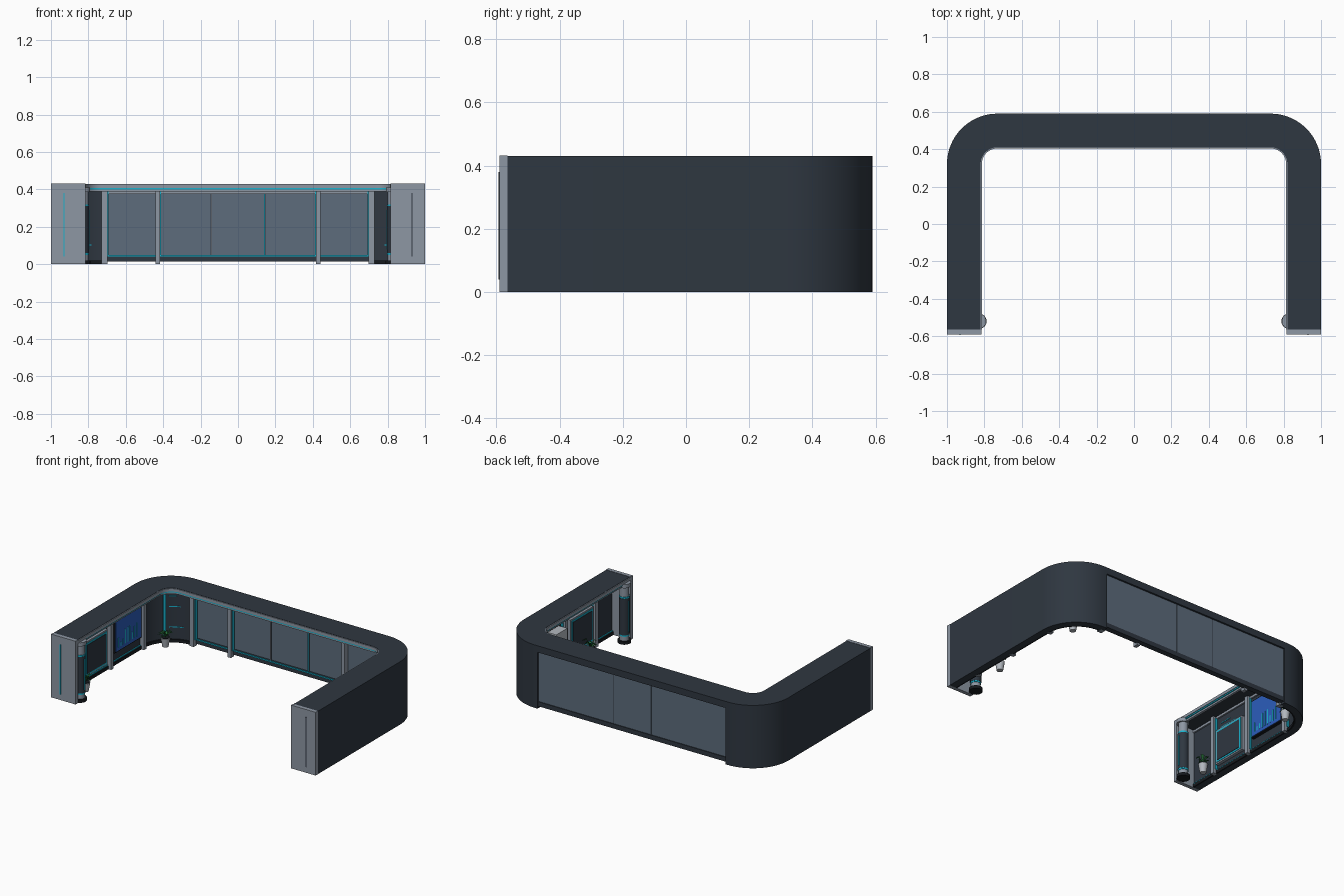
import bpy, bmesh, math, random
from mathutils import Vector, Matrix

random.seed(4)
cube = bpy.data.objects.get("Cube")
if cube:
    bpy.data.objects.remove(cube)


def material(name, r, g, b):
    m = bpy.data.materials.new(name)
    m.use_nodes = True
    m.diffuse_color = (r, g, b, 1)
    m.node_tree.nodes["Principled BSDF"].inputs["Base Color"].default_value = (r, g, b, 1)
    return m


NAVY = material("dark_navy", .028, .038, .052)
GREY = material("metal_grey", .27, .31, .37)
GLASS = material("window_glass", .11, .15, .2)
CYAN = material("cyan_light", .01, .45, .62)
BLUE = material("screen_blue", .025, .11, .5)
BLACK = material("black_rubber", .008, .01, .013)
PALE = material("pale_grey", .45, .48, .52)
GREEN = material("leaf_green", .02, .16, .04)

# Plan: both rounded corners share centres at (+-CX, CY)
CX, CY, END, TOP = .73, .32, -.565, .43
parts = []


def finish(name, bm, mat):
    bmesh.ops.recalc_face_normals(bm, faces=bm.faces)
    me = bpy.data.meshes.new(name)
    bm.to_mesh(me)
    bm.free()
    me.materials.append(mat)
    ob = bpy.data.objects.new(name, me)
    bpy.context.collection.objects.link(ob)
    parts.append(ob)
    return ob


def box(name, x, y, z, mat):
    """Box from (low, high) pairs."""
    bm = bmesh.new()
    bmesh.ops.create_cube(bm, size=1)
    for v in bm.verts:
        v.co = [(a + b) / 2 + c * abs(b - a) for (a, b), c in zip((x, y, z), v.co)]
    return finish(name, bm, mat)


def lathe(name, x, y, z0, z1, r0, r1, mat, sides=24):
    bm = bmesh.new()
    bmesh.ops.create_cone(bm, cap_ends=True, segments=sides, radius1=r0, radius2=r1,
                          depth=z1 - z0, matrix=Matrix.Translation((x, y, (z0 + z1) / 2)))
    return finish(name, bm, mat)


def corner(side, r, a0=0, a1=90, n=20):
    """Arc points from the side wall towards the back wall."""
    angles = [math.radians(a0 + (a1 - a0) * i / n) for i in range(n + 1)]
    return [(side * (CX + r * math.cos(a)), CY + r * math.sin(a)) for a in angles]


def half_path(side, r):
    return [(side * (CX + r), END)] + corner(side, r) + [(side * .71, CY + r)]


def full_path(r):
    return half_path(1, r)[:-1] + half_path(-1, r)[-2::-1]


def band(name, inner, outer, z0, z1, mat):
    """Solid wall between two matching plan paths."""
    bm = bmesh.new()
    rings = [[bm.verts.new((*p, z)) for p in path]
             for path, z in ((inner, z0), (outer, z0), (outer, z1), (inner, z1))]
    for a, b in zip(rings, rings[1:] + rings[:1]):
        for i in range(len(a) - 1):
            bm.faces.new((a[i], a[i + 1], b[i + 1], b[i]))
    bm.faces.new([r[0] for r in rings])
    bm.faces.new([r[-1] for r in rings])
    return finish(name, bm, mat)


def plant(name, x, y):
    lathe(name + "_pot", x, y, 0, .06, .02, .03, PALE, 16)
    lathe(name + "_soil", x, y, .06, .064, .026, .026, BLACK, 16)
    bm = bmesh.new()
    for i in range(12):
        a = i * math.tau / 12 + random.uniform(-.2, .2)
        out, side = Vector((math.cos(a), math.sin(a), 0)), Vector((-math.sin(a), math.cos(a), 0))
        reach, rise = random.uniform(.03, .05), random.uniform(.02, .06)
        base = Vector((x, y, .06))
        mid = base + out * reach * .6 + Vector((0, 0, rise))
        tip = base + out * reach * 1.2 + Vector((0, 0, rise * .8))
        bm.faces.new([bm.verts.new(p) for p in (base, mid - side * .008, tip, mid + side * .008)])
    finish(name + "_leaves", bm, GREEN)


# Canopy roof with its inner trim and light line
band("canopy_roof", full_path(.09), full_path(.27), .405, TOP, NAVY)
band("canopy_trim", full_path(.084), full_path(.092), .408, TOP - .002, GREY)
band("canopy_light", full_path(.088), full_path(.094), .4, .408, CYAN)
band("ceiling_rail", full_path(.094), full_path(.11), .388, .405, GREY)

# Side walls, mirrored
for s, side in ((1, "left"), (-1, "right")):
    def wall_box(name, depth, y, z, mat, back=.95):
        return box(f"{side}_{name}", (s * (back - depth), s * back), y, z, mat)

    band(side + "_wall", half_path(s, .225), half_path(s, .27), 0, .41, NAVY)
    band(side + "_wall_skirting", corner(s, .215), corner(s, .226), 0, .02, BLACK)
    box(side + "_end_cap", (s * .815, s), (-.59, END), (0, TOP + .002), GREY)
    box(side + "_end_cap_line", (s * .927, s * .933), (-.594, -.589), (.04, .38),
        CYAN if s < 0 else NAVY)

    # Inner posts on the wall
    for i, y in enumerate((-.36, -.035, .32)):
        wall_box(f"wall_post_{i}", .035, (y - .014, y + .014), (0, .4), GREY, .96)
        wall_box(f"wall_post_light_{i}", .02, (y + .014, y + .019), (.03, .39), CYAN, .96)

    # Framed display niche
    wall_box("niche_frame", .02, (-.33, -.08), (.05, .29), GREY)
    wall_box("niche_light", .023, (-.32, -.09), (.06, .28), CYAN)
    wall_box("niche_panel", .026, (-.308, -.102), (.072, .268), NAVY)
    for i, z in enumerate((.31, .34)):
        wall_box(f"niche_dash_{i}", .004, (-.31, -.16 - .06 * i), (z, z + .004), CYAN, .956)
    wall_box("rail", .012, (END, CY), (.385, .4), GREY, .957)
    wall_box("skirting_light", .008, (END, CY), (.024, .03), CYAN, .957)
    wall_box("skirting", .012, (END, CY), (0, .022), BLACK, .957)

    # Round light column beside the end cap
    for name, z0, z1, r, mat in (("base", 0, .02, .042, BLACK), ("foot", .02, .05, .03, GREY),
                                 ("lower_ring", .05, .06, .033, CYAN),
                                 ("core", .06, .31, .034, NAVY),
                                 ("upper_ring", .31, .32, .033, CYAN),
                                 ("neck", .32, .385, .03, GREY), ("cap", .385, .41, .04, GREY)):
        lathe(f"{side}_column_{name}", s * .83, -.52, z0, z1, r, r, mat)
    box(side + "_column_strip", (s * .793, s * .8), (-.524, -.516), (.08, .29), CYAN)

    # Curved corner decoration
    band(side + "_corner_light", corner(s, .21, 42, 46, 2), corner(s, .226, 42, 46, 2), .03, .39, CYAN)
    for i, z in enumerate((.1, .24, .31)):
        band(f"{side}_corner_dash_{i}", corner(s, .222, 52, 76 - 6 * i, 6),
             corner(s, .226, 52, 76 - 6 * i, 6), z, z + .005, CYAN)
    plant(side + "_corner_plant", s * .85, .43)

plant("left_wall_plant", .88, -.23)
plant("right_wall_plant", -.88, -.39)

# Wall screen with a chart on the right, cabinet on the left
box("screen_frame", (-.955, -.935), (.005, .295), (.09, .35), BLACK)
box("screen", (-.936, -.932), (.012, .288), (.097, .343), BLUE)
for i in range(9):
    y, h = .035 + i * .025, random.uniform(.02, .11)
    box(f"screen_bar_{i}", (-.933, -.93), (y, y + .008), (.12, .12 + h), CYAN)
box("wall_cabinet", (.89, .955), (.01, .13), (.16, .28), PALE)
box("wall_panel", (.94, .955), (.15, .29), (.1, .34), BLACK)

# Back window wall
box("window_header", (-.712, .712), (.55, .59), (.385, .41), NAVY)
box("window_sill", (-.712, .712), (.545, .583), (.014, .045), NAVY)
box("sill_light", (-.71, .71), (.538, .546), (.04, .049), CYAN)
box("header_rail", (-.71, .71), (.535, .552), (.375, .392), GREY)
box("header_light", (-.71, .71), (.532, .538), (.392, .4), CYAN)
for i, (a, b) in enumerate(((-.71, -.145), (-.14, .14), (.145, .71))):
    box(f"window_pane_{i}", (a, b), (.562, .578), (.045, .386), GLASS)
for s, mat in ((-1, GREY), (1, CYAN)):
    box("pane_joint", (s * .139, s * .146), (.556, .574), (.045, .386), NAVY)
    box("pane_joint_strip", (s * .139, s * .145), (.553, .557), (.045, .38), mat)

# Window posts with light edges
for s in (-1, 1):
    for x, w in ((.43, .012), (.715, .016)):
        c = s * x
        box("window_post", (c - w, c + w), (.52, .556), (0, .405), GREY)
        box("window_post_light", (c - s * w, c - s * (w + .007)), (.53, .55), (.045, .395), CYAN)

# Smooth curved surfaces, sharp corners
bpy.ops.object.select_all(action='DESELECT')
for ob in parts:
    ob.select_set(True)
bpy.context.view_layer.objects.active = parts[0]
bpy.ops.object.shade_smooth_by_angle(angle=math.radians(35))
